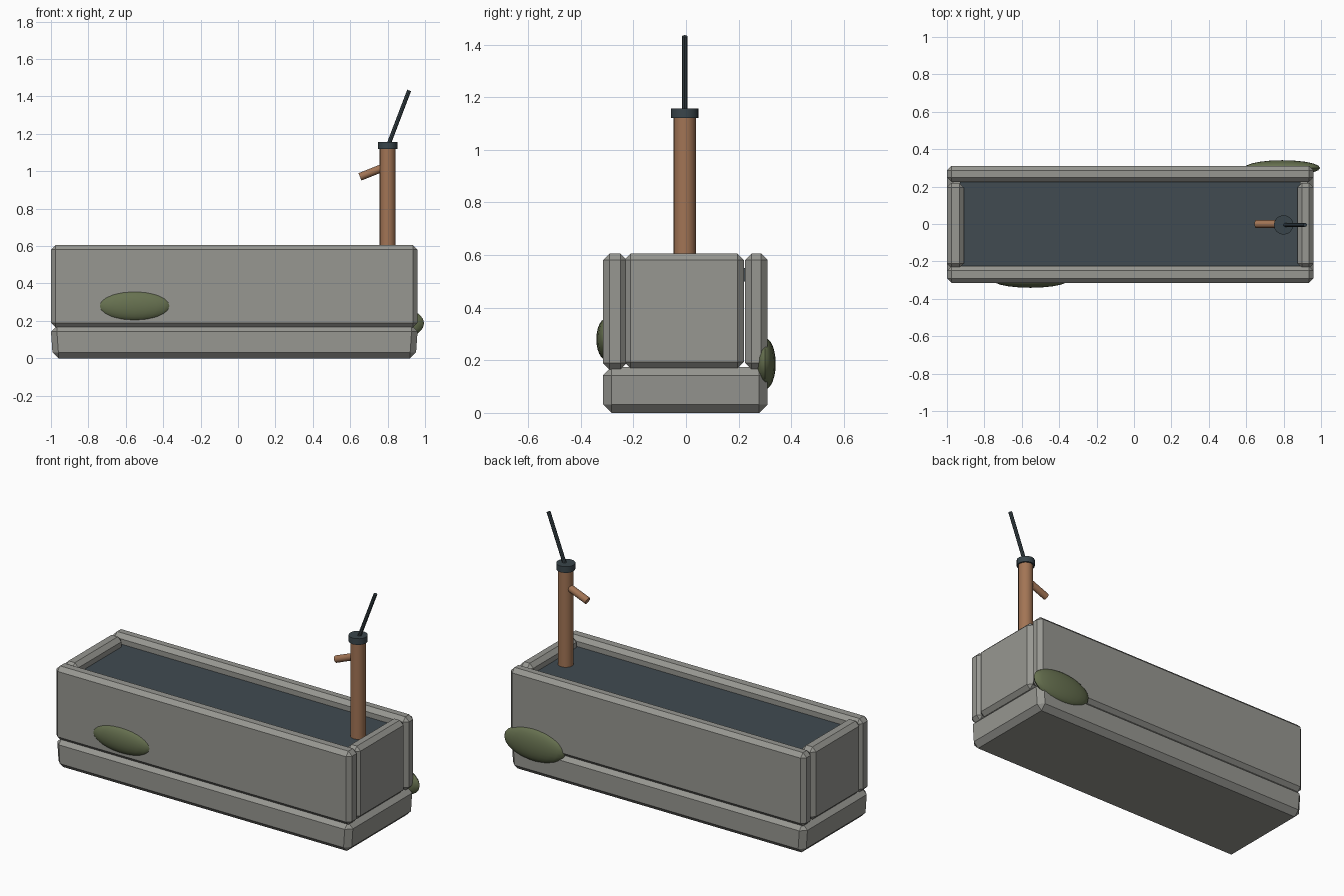
import bpy, bmesh, math
from mathutils import Vector

if "Cube" in bpy.data.objects:
    bpy.data.objects.remove(bpy.data.objects["Cube"])


def material(name, rgb):
    m = bpy.data.materials.new(name)
    m.diffuse_color = (*rgb, 1)
    m.use_nodes = True
    m.node_tree.nodes["Principled BSDF"].inputs["Base Color"].default_value = m.diffuse_color
    return m


STONE = material("grey stone", (0.31, 0.31, 0.285))
WATER = material("dark water", (0.052, 0.070, 0.082))
COPPER = material("copper", (0.36, 0.175, 0.09))
IRON = material("dark iron", (0.042, 0.060, 0.070))
MOSS = material("moss green", (0.135, 0.165, 0.080))


def finish(bm, name, mat, smooth=False):
    mesh = bpy.data.meshes.new(name)
    bmesh.ops.recalc_face_normals(bm, faces=bm.faces[:])
    bm.to_mesh(mesh)
    bm.free()
    mesh.materials.append(mat)
    ob = bpy.data.objects.new(name, mesh)
    bpy.context.collection.objects.link(ob)
    if smooth:
        bpy.ops.object.select_all(action='DESELECT')
        ob.select_set(True)
        bpy.context.view_layer.objects.active = ob
        bpy.ops.object.shade_smooth_by_angle(angle=math.radians(40))
    return ob


def block(name, lo, hi, mat, bevel=0.0):
    """Box between two corners with chamfered edges."""
    lo, hi = Vector(lo), Vector(hi)
    bm = bmesh.new()
    bmesh.ops.create_cube(bm, size=1)
    for v in bm.verts:
        v.co = (lo + hi) / 2 + v.co * (hi - lo)
    if bevel:
        bmesh.ops.bevel(bm, geom=bm.edges[:], offset=bevel, segments=1,
                        affect='EDGES', profile=0.5)
    return finish(bm, name, mat)


def rod(name, a, b, radius, mat, sides=16):
    """Capped cylinder from point a to point b."""
    a, b = Vector(a), Vector(b)
    bm = bmesh.new()
    bmesh.ops.create_cone(bm, cap_ends=True, segments=sides, radius1=radius,
                          radius2=radius, depth=(b - a).length)
    rot = (b - a).to_track_quat('Z', 'Y')
    for v in bm.verts:
        v.co = rot @ v.co + (a + b) / 2
    return finish(bm, name, mat, True)


def patch(name, centre, radii):
    """Flattened ellipsoid of moss."""
    bm = bmesh.new()
    bmesh.ops.create_uvsphere(bm, u_segments=20, v_segments=12, radius=1)
    for v in bm.verts:
        v.co = Vector(centre) + v.co * Vector(radii)
    return finish(bm, name, MOSS, True)


# Stone base slab, narrowing slightly towards the ground
base = block("base_slab", (-1.0, -0.315, 0.0), (0.96, 0.31, 0.175), STONE, 0.032)
for v in base.data.vertices:
    if v.co.z < 0.09:
        v.co.x = -0.02 + (v.co.x + 0.02) * 0.992

# Long and short stone walls
block("front_wall", (-1.0, -0.315, 0.165), (0.96, -0.225, 0.605), STONE, 0.024)
block("back_wall", (-1.0, 0.225, 0.165), (0.96, 0.31, 0.605), STONE, 0.024)
block("left_wall", (-1.0, -0.235, 0.17), (-0.91, 0.22, 0.605), STONE, 0.024)
block("right_wall", (0.875, -0.235, 0.17), (0.96, 0.22, 0.605), STONE, 0.024)

# Water filling the trough
block("water", (-0.93, -0.24, 0.50), (0.89, 0.24, 0.55), WATER)

# Hand pump
rod("pump_pipe", (0.80, -0.005, 0.50), (0.80, -0.005, 1.125), 0.043, COPPER)
rod("pump_cap", (0.80, -0.005, 1.12), (0.80, -0.005, 1.157), 0.052, IRON)
rod("pump_spout", (0.79, 0, 1.025), (0.652, 0, 0.97), 0.021, COPPER, 12)
rod("pump_handle", (0.80, -0.005, 1.13), (0.915, -0.005, 1.432), 0.011, IRON, 8)

# Moss patches
patch("front_moss", (-0.553, -0.30, 0.28), (0.202, 0.041, 0.081))
patch("back_moss", (0.793, 0.30, 0.187), (0.202, 0.041, 0.098))
